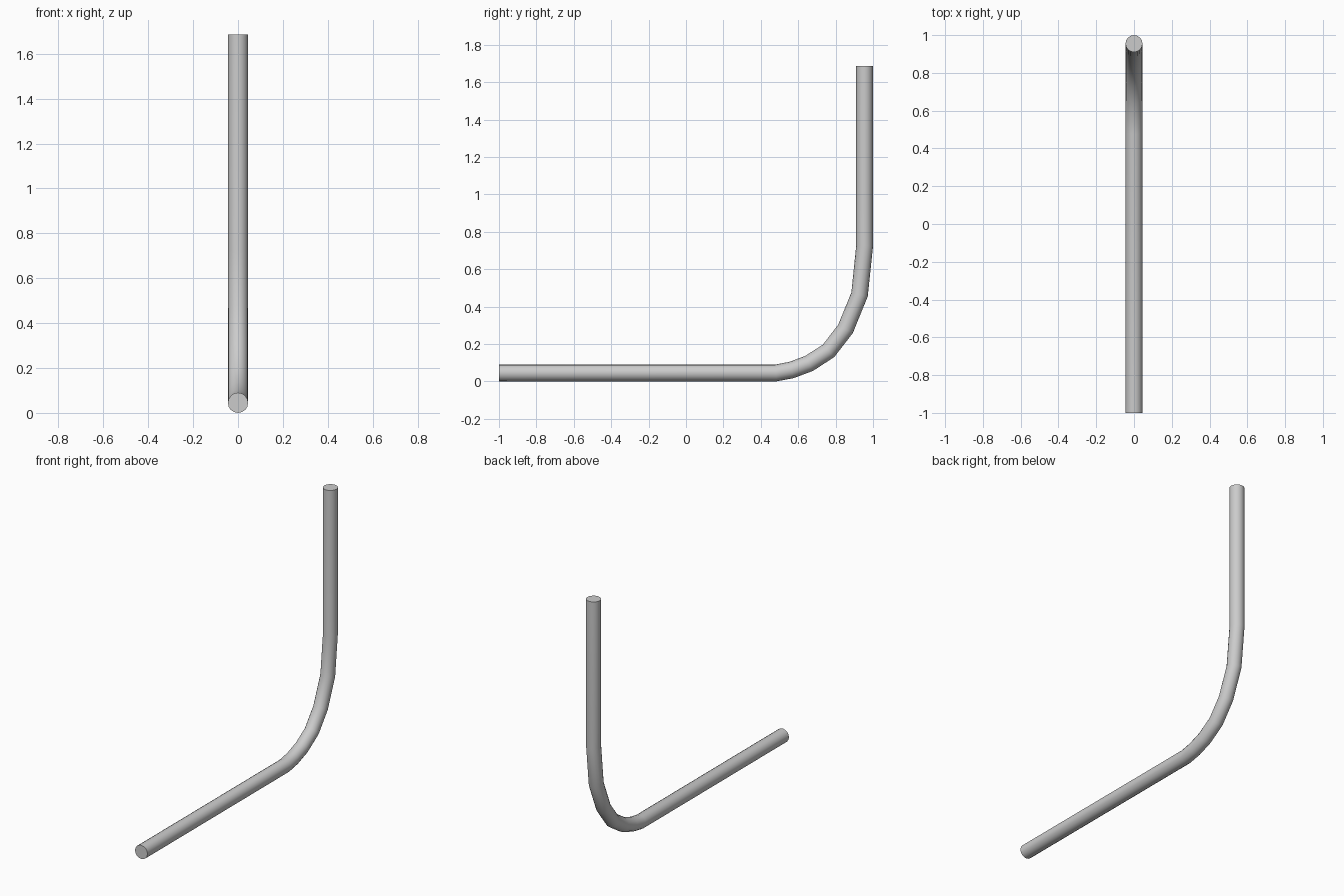
import bpy

if "Cube" in bpy.data.objects:
    bpy.data.objects.remove(bpy.data.objects["Cube"])

R = 0.045  # rod radius

# Centre line (y, z): floor run, tightening bend, upright
path = [(-1.0, R), (0.48, R), (0.564, 0.061), (0.658, 0.096), (0.762, 0.163),
        (0.853, 0.281), (0.928, 0.465), (0.955, 0.725), (0.955, 1.685)]

curve = bpy.data.curves.new("bent_rod", 'CURVE')
curve.dimensions = '3D'
curve.bevel_depth = R
curve.bevel_resolution = 6
curve.use_fill_caps = True
spline = curve.splines.new('POLY')
spline.points.add(len(path) - 1)
for point, (y, z) in zip(spline.points, path):
    point.co = (0, y, z, 1)

rod = bpy.data.objects.new("bent_rod", curve)
bpy.context.collection.objects.link(rod)

# Solid mesh with smooth sides and crisp flat ends
bpy.context.view_layer.objects.active = rod
rod.select_set(True)
bpy.ops.object.convert(target='MESH')
rod = bpy.context.object
bpy.ops.object.mode_set(mode='EDIT')
bpy.ops.mesh.select_all(action='SELECT')
bpy.ops.mesh.remove_doubles(threshold=0.0001)
bpy.ops.mesh.normals_make_consistent(inside=False)
bpy.ops.object.mode_set(mode='OBJECT')
bpy.ops.object.shade_smooth_by_angle(angle=0.6)
